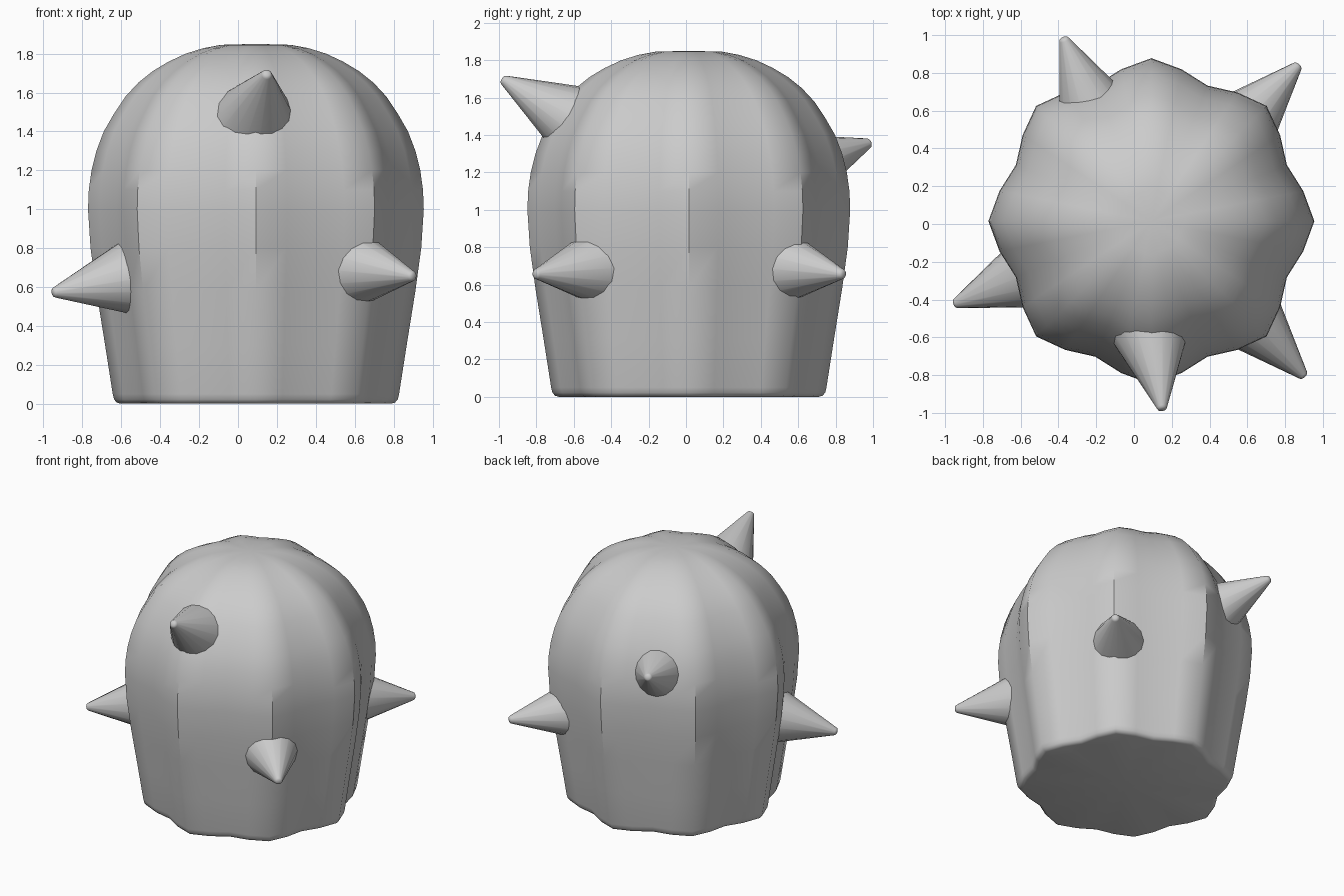
import bpy, bmesh, math
from mathutils import Vector

if "Cube" in bpy.data.objects:
    bpy.data.objects.remove(bpy.data.objects["Cube"])


def lathe(name, profile, segs, flute=lambda a: 1.0):
    """Revolve (radius, z) points; first and last lie on the axis."""
    bm = bmesh.new()
    rings = []
    for r, z in profile[1:-1]:
        ring = []
        for i in range(segs):
            a = 2 * math.pi * i / segs
            k = r * flute(a)
            ring.append(bm.verts.new((k * math.cos(a), k * math.sin(a), z)))
        rings.append(ring)
    start = bm.verts.new((0, 0, profile[0][1]))
    end = bm.verts.new((0, 0, profile[-1][1]))
    for i in range(segs):
        j = (i + 1) % segs
        bm.faces.new((start, rings[0][j], rings[0][i]))
        bm.faces.new((end, rings[-1][i], rings[-1][j]))
        for lo, hi in zip(rings, rings[1:]):
            bm.faces.new((lo[i], lo[j], hi[j], hi[i]))
    bmesh.ops.recalc_face_normals(bm, faces=bm.faces)
    mesh = bpy.data.meshes.new(name)
    bm.to_mesh(mesh)
    bm.free()
    obj = bpy.data.objects.new(name, mesh)
    bpy.context.collection.objects.link(obj)
    bpy.ops.object.select_all(action='DESELECT')
    obj.select_set(True)
    bpy.context.view_layer.objects.active = obj
    bpy.ops.object.shade_smooth_by_angle(angle=math.radians(40))
    return obj


# Fluted domed body with eight ribs
body_profile = [(0, 0), (.695, 0), (.715, .006), (.729, .022), (.736, .05),
                (.775, .30), (.82, .58), (.85, .80), (.863, 1.0),
                (.859, 1.1), (.845, 1.2), (.82, 1.3), (.782, 1.4),
                (.73, 1.49), (.67, 1.58), (.605, 1.65), (.53, 1.71),
                (.45, 1.758), (.36, 1.80), (.27, 1.828), (.18, 1.845), (0, 1.85)]
body = lathe("body", body_profile, 32, lambda a: .95 + .05 * math.cos(8 * a))
body.location = (.092, .015, 0)

# Blunt conical spikes: tip position and direction inward to the body
spike_profile = [(0, 0), (.014, .002), (.023, .007), (.028, .016), (.2, .45), (0, .45)]
spikes = {
    "front_spike": ((.15, -.985, 1.70), (-.136, .866, -.50)),
    "left_spike": ((-.955, -.425, .57), (.92, .38, .18)),
    "front_right_spike": ((.905, -.81, .655), (-.68, .73, .08)),
    "back_right_spike": ((.875, .845, .655), (-.68, -.73, .08)),
    "back_spike": ((-.375, .988, 1.36), (.39, -.92, -.34)),
}
for name, (tip, inward) in spikes.items():
    spike = lathe(name, spike_profile, 16)
    spike.location = tip
    spike.rotation_euler = Vector(inward).to_track_quat('Z', 'Y').to_euler()
